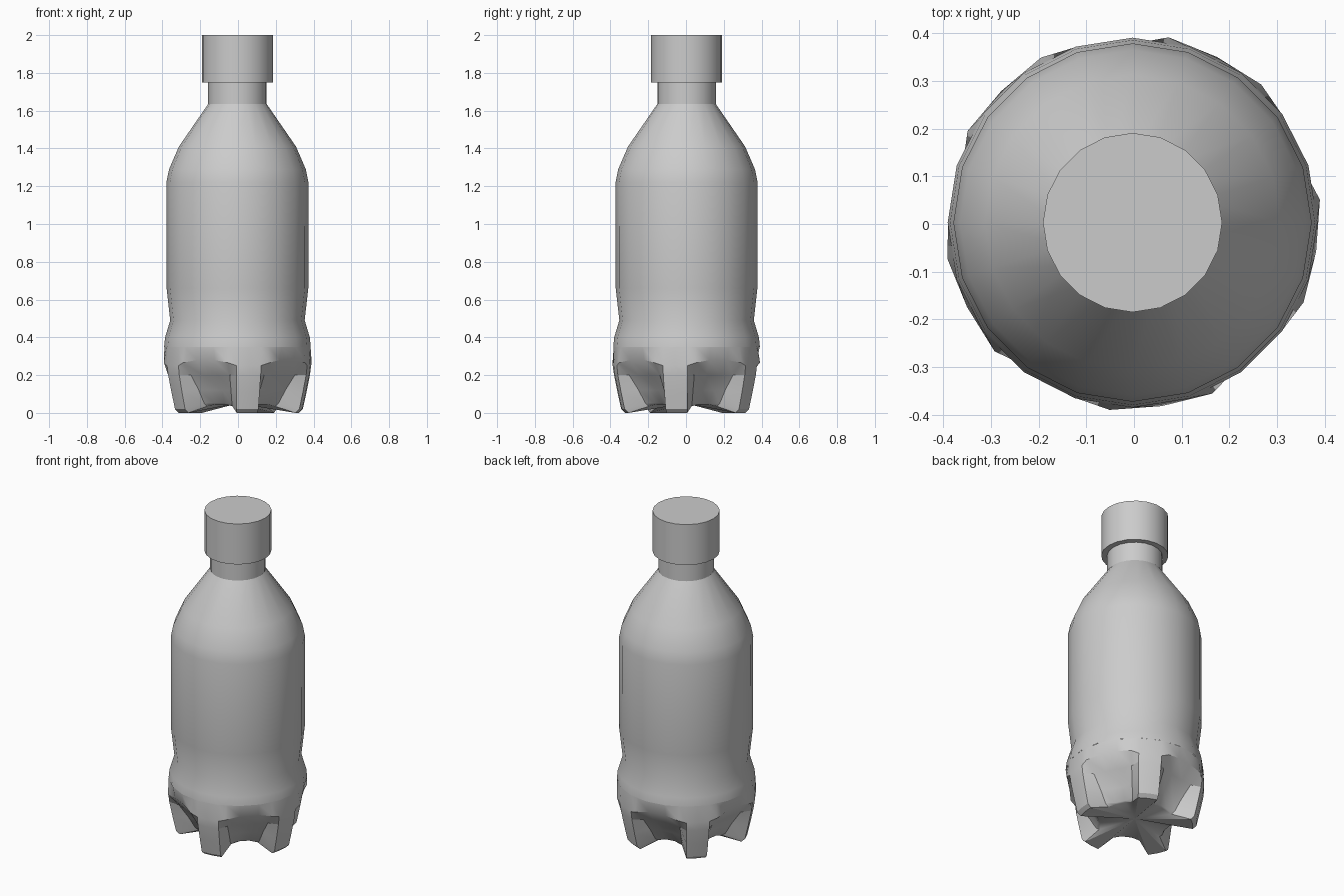
import bpy, bmesh, math

old = bpy.data.objects.get("Cube")
if old:
    bpy.data.objects.remove(old, do_unlink=True)

AXIS = (-0.003, 0.003)
SIDES = 20

grey = bpy.data.materials.new("plain_grey")
grey.use_nodes = True
grey.diffuse_color = (0.6, 0.6, 0.6, 1)
grey.node_tree.nodes["Principled BSDF"].inputs["Base Color"].default_value = grey.diffuse_color


def finish(name, bm, angle):
    """Turn a bmesh into a smooth shaded object with sharp creases."""
    bmesh.ops.recalc_face_normals(bm, faces=bm.faces)
    mesh = bpy.data.meshes.new(name)
    bm.to_mesh(mesh)
    bm.free()
    mesh.materials.append(grey)
    obj = bpy.data.objects.new(name, mesh)
    bpy.context.collection.objects.link(obj)
    bpy.ops.object.select_all(action="DESELECT")
    obj.select_set(True)
    bpy.context.view_layer.objects.active = obj
    bpy.ops.object.shade_smooth_by_angle(angle=math.radians(angle))
    return obj


def ring_vert(bm, r, angle, z):
    return bm.verts.new((AXIS[0] + r * math.cos(angle), AXIS[1] + r * math.sin(angle), z))


def bridge(bm, rings):
    n = len(rings[0])
    for low, high in zip(rings, rings[1:]):
        for i in range(n):
            j = (i + 1) % n
            bm.faces.new((low[i], low[j], high[j], high[i]))


def lathe(name, profile, cap_ends=False):
    bm = bmesh.new()
    step = math.tau / SIDES
    rings = [[ring_vert(bm, r, i * step, z) for i in range(SIDES)] for r, z in profile]
    bridge(bm, rings)
    if cap_ends:
        bm.faces.new(rings[0])
        bm.faces.new(rings[-1])
    return finish(name, bm, 30)


# Body, from the waist up to the shoulder and neck
lathe("bottle_body", [(0.388, 0.35), (0.383, 0.40), (0.356, 0.49), (0.375, 0.66),
                      (0.376, 1.22), (0.362, 1.29), (0.31, 1.41), (0.155, 1.635),
                      (0.155, 1.76)])

# Screw cap
lathe("cap", [(0.188, 1.75), (0.188, 2.0)], cap_ends=True)

# Base profiles, from the top rim down to the underside: (radius, height)
foot = [(0.388, 0.35), (0.39, 0.25), (0.384, 0.2), (0.366, 0.11), (0.346, 0.02), (0.325, 0)]
corner = [(0.388, 0.35), (0.396, 0.265), (0.335, 0.2), (0.28, 0.12), (0.24, 0.05), (0.22, 0.035)]
hollow = [(0.388, 0.35), (0.374, 0.28), (0.315, 0.2), (0.25, 0.12), (0.21, 0.05), (0.2, 0.045)]
half = [(8, hollow), (20, corner), (26.3, foot)]
lobe = [(-a, p) for a, p in reversed(half)] + half + [(36, foot)]


def polygon_radius(r, angle):
    """Radius of the many sided body outline at any angle."""
    wedge = math.tau / SIDES
    return r * math.cos(wedge / 2) / math.cos(angle % wedge - wedge / 2)


# Five footed base with a scooped hollow between each pair of feet
bm = bmesh.new()
columns = [(math.radians(27 + 72 * k + a), p) for k in range(5) for a, p in lobe]
rings = []
for row in range(len(foot)):
    ring = []
    for angle, profile in columns:
        r, z = profile[row]
        if row == 0:
            r = polygon_radius(r, angle)
        ring.append(ring_vert(bm, r, angle, z))
    rings.append(ring)
bridge(bm, rings)
centre = ring_vert(bm, 0, 0, 0.05)
for i, v in enumerate(rings[-1]):
    bm.faces.new((centre, v, rings[-1][(i + 1) % len(columns)]))
finish("footed_base", bm, 30)
